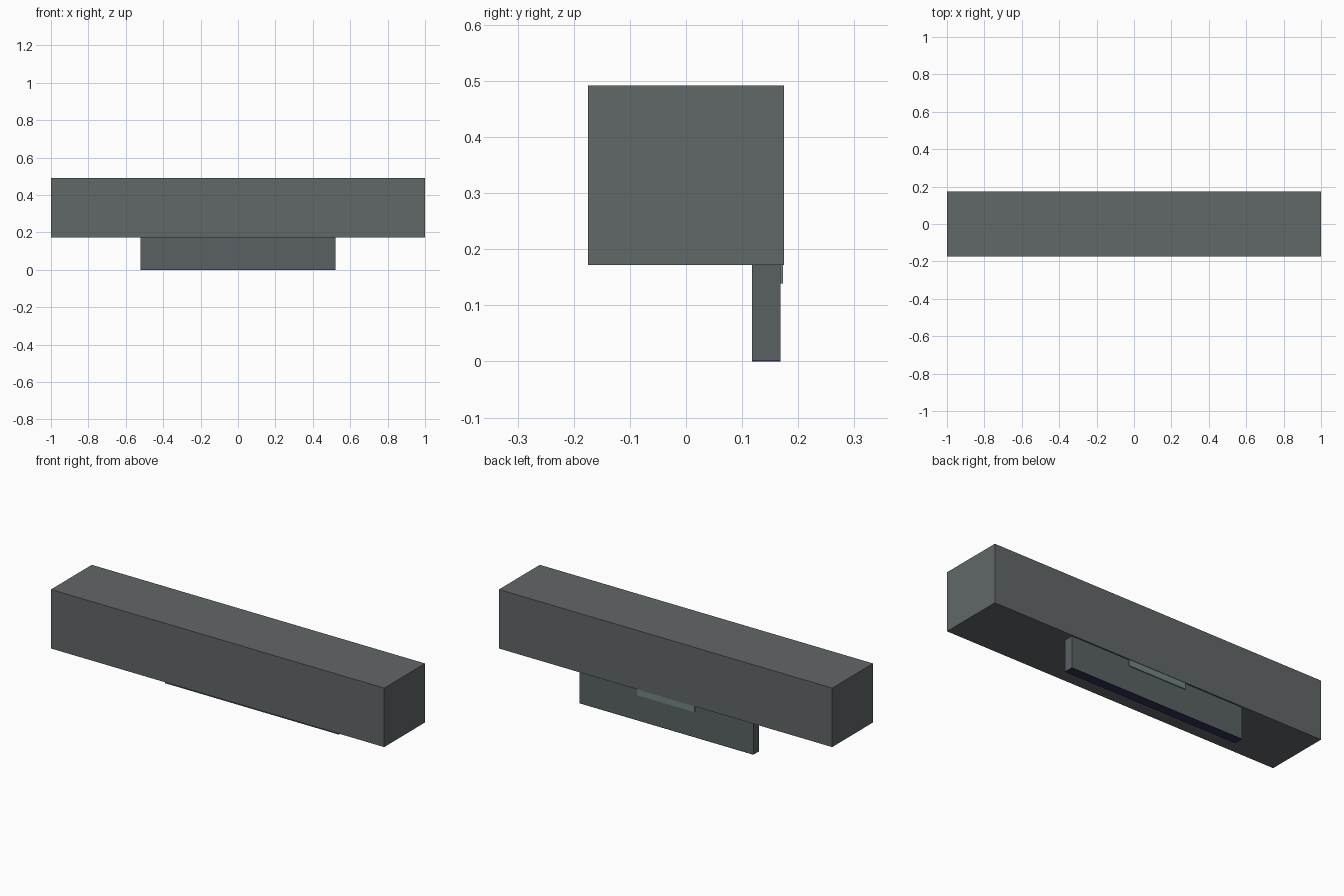
import bpy
import bmesh
from mathutils import Vector

if "Cube" in bpy.data.objects:
    bpy.data.objects.remove(bpy.data.objects["Cube"])


def material(name, rgb):
    mat = bpy.data.materials.new(name)
    mat.diffuse_color = (*rgb, 1.0)
    mat.use_nodes = True
    mat.node_tree.nodes["Principled BSDF"].inputs["Base Color"].default_value = mat.diffuse_color
    return mat


def box(name, half_x, y, z, mat):
    """Flat-faced box centred on x, spanning the given y and z ranges."""
    bm = bmesh.new()
    bmesh.ops.create_cube(bm, size=1.0)
    bmesh.ops.scale(bm, vec=Vector((2 * half_x, y[1] - y[0], z[1] - z[0])), verts=bm.verts)
    bmesh.ops.translate(bm, vec=Vector((0, sum(y) / 2, sum(z) / 2)), verts=bm.verts)
    mesh = bpy.data.meshes.new(name)
    bm.to_mesh(mesh)
    bm.free()
    mesh.materials.append(mat)
    obj = bpy.data.objects.new(name, mesh)
    bpy.context.collection.objects.link(obj)
    return obj


slate = material("slate", (0.12, 0.135, 0.14))
dark_slate = material("dark_slate", (0.10, 0.12, 0.125))
teal = material("teal_grey", (0.17, 0.23, 0.23))
navy = material("navy", (0.03, 0.03, 0.09))

# Long housing
box("main_beam", 1.0, (-0.175, 0.175), (0.172, 0.492), slate)
# Panel hanging under the rear edge, with a thin strip along its bottom
box("hanging_panel", 0.522, (0.118, 0.168), (0.003, 0.172), dark_slate)
box("bottom_strip", 0.522, (0.118, 0.168), (0.0, 0.003), navy)
# Small plate on the back of the panel
box("back_plate", 0.172, (0.168, 0.173), (0.139, 0.172), teal)
